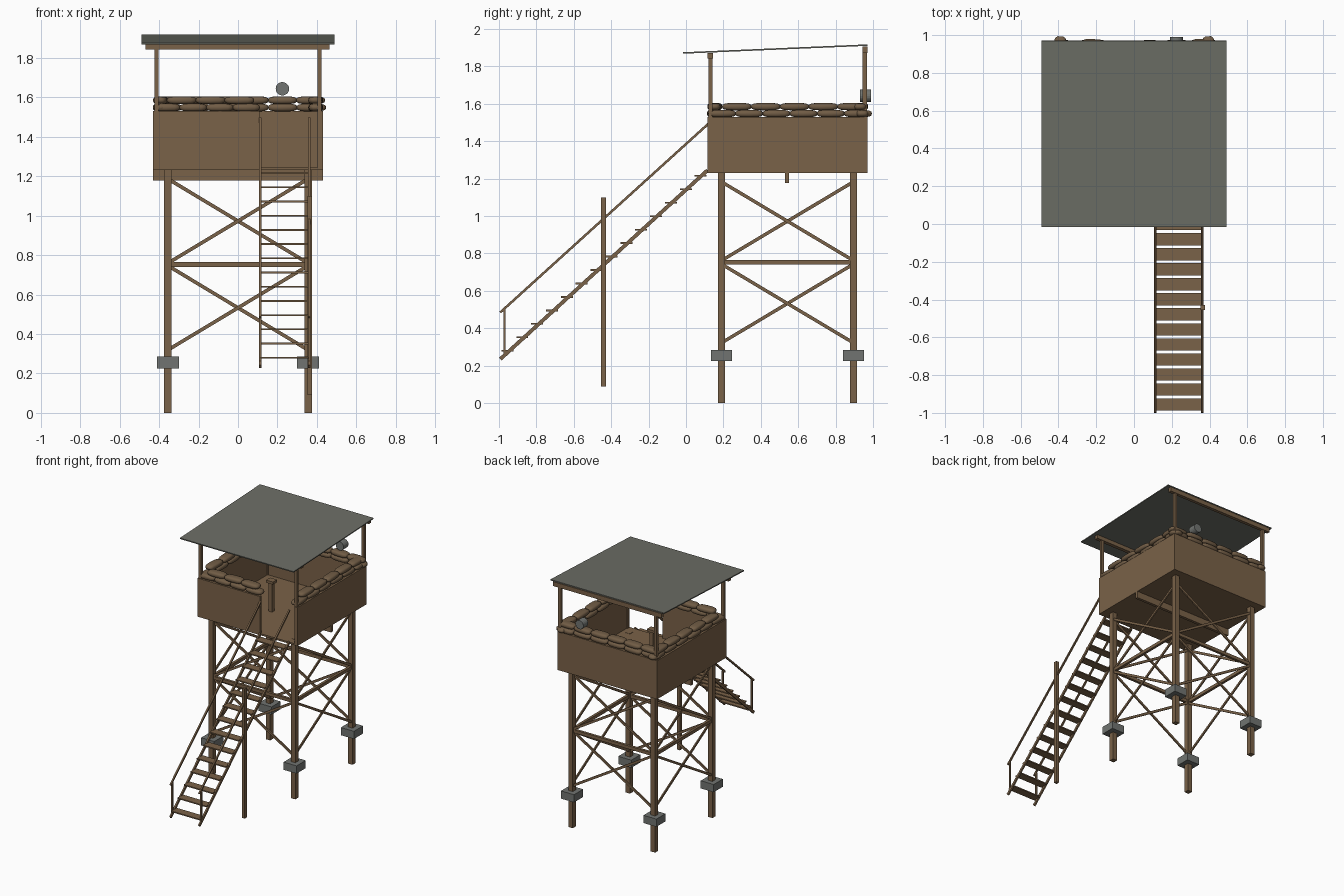
import bpy, bmesh, math, random
from mathutils import Vector, Matrix

if "Cube" in bpy.data.objects:
    bpy.data.objects.remove(bpy.data.objects["Cube"])
random.seed(4)


def mat(name, c):
    m = bpy.data.materials.new(name)
    m.diffuse_color = (*c, 1)
    m.use_nodes = True
    m.node_tree.nodes["Principled BSDF"].inputs["Base Color"].default_value = m.diffuse_color
    return m


WOOD = mat("brown wood", (0.195, 0.122, 0.065))
BAG = mat("sandbag brown", (0.165, 0.108, 0.06))
ROOF = mat("roof grey", (0.15, 0.155, 0.132))
STONE = mat("concrete grey", (0.165, 0.175, 0.165))


def finish(bm, name, m):
    bmesh.ops.recalc_face_normals(bm, faces=bm.faces)
    me = bpy.data.meshes.new(name)
    bm.to_mesh(me)
    bm.free()
    me.materials.append(m)
    ob = bpy.data.objects.new(name, me)
    bpy.context.collection.objects.link(ob)
    return ob


def boxes(name, m, items):
    """items: (x0, x1, y0, y1, z0, z1)"""
    bm = bmesh.new()
    for x0, x1, y0, y1, z0, z1 in items:
        M = Matrix.Translation(((x0 + x1) / 2, (y0 + y1) / 2, (z0 + z1) / 2))
        bmesh.ops.create_cube(bm, size=1, matrix=M @ Matrix.Diagonal((x1 - x0, y1 - y0, z1 - z0, 1)))
    return finish(bm, name, m)


def bars(name, m, items):
    """items: (start, end, side width, other width)"""
    bm = bmesh.new()
    for a, b, w, h in items:
        a, b = Vector(a), Vector(b)
        d = (b - a).normalized()
        s = Vector((0, 0, 1)).cross(d).normalized()
        R = Matrix((s, d.cross(s), d)).transposed().to_4x4()
        M = Matrix.Translation((a + b) / 2) @ R
        bmesh.ops.create_cube(bm, size=1, matrix=M @ Matrix.Diagonal((w, h, (b - a).length, 1)))
    return finish(bm, name, m)


LX, LY = (-0.355, 0.355), (0.19, 0.895)

# Legs and concrete footings
boxes("legs", WOOD, [(x - .019, x + .019, y - .019, y + .019, 0, 1.245) for x in LX for y in LY])
boxes("footings", STONE, [(x - .056, x + .056, y - .056, y + .056, .225, .285) for x in LX for y in LY])

# Cross bracing on all four sides
br = []
for z0, z1 in ((.325, .74), (.765, 1.18)):
    for y in LY:
        br += [((-.345, y - .006, z0), (.345, y - .006, z1), .01, .018),
               ((-.345, y + .006, z1), (.345, y + .006, z0), .01, .018)]
    for x in LX:
        br += [((x - .006, .195, z0), (x - .006, .89, z1), .01, .018),
               ((x + .006, .195, z1), (x + .006, .89, z0), .01, .018)]
bars("cross_braces", WOOD, br)
boxes("horizontal_braces", WOOD,
      [(-.35, .35, y - .01, y + .01, .74, .765) for y in LY] +
      [(x - .01, x + .01, .19, .895, .74, .765) for x in LX])

# Platform and beam below it
boxes("floor", WOOD, [(-.43, .43, .115, .97, 1.23, 1.243)])
boxes("floor_beam", WOOD, [(-.43, .43, .53, .552, 1.178, 1.23)])

# Parapet walls, with an entrance on the front right
boxes("walls", WOOD, [
    (-.43, -.41, .115, .97, 1.243, 1.53), (.41, .43, .115, .97, 1.243, 1.53),
    (-.41, .41, .95, .97, 1.243, 1.53), (-.41, .11, .115, .135, 1.243, 1.53)])

# Roof posts, headers and sloping roof
boxes("roof_posts", WOOD,
      [(s * .413 - .011, s * .413 + .011, y - .011, y + .011, 1.243, z)
       for s in (-1, 1) for y, z in ((.13, 1.86), (.956, 1.9))])
boxes("roof_headers", WOOD, [(-.468, .465, .116, .144, 1.842, 1.872),
                             (-.468, .465, .945, .97, 1.873, 1.907)])
bars("roof", ROOF, [((0, -.015, 1.872), (0, .97, 1.914), .98, .008)])

# Small pedestal in the middle of the platform
boxes("pedestal", WOOD, [(-.055, -.025, .455, .485, 1.243, 1.47), (-.07, -.01, .445, .495, 1.465, 1.485)])


# Sandbags
def bag(bm, c, length, along_y):
    res = bmesh.ops.create_uvsphere(bm, u_segments=14, v_segments=8, radius=1)
    sq = lambda v, p: math.copysign(abs(v) ** p, v)
    ang = (math.pi / 2 if along_y else 0) + random.uniform(-.05, .05)
    M = Matrix.Translation(c) @ Matrix.Rotation(ang, 4, 'Z')
    for v in res['verts']:
        x, y, z = v.co
        v.co = M @ Vector((sq(x, .6) * length / 2, sq(y, .6) * .036, sq(z, .7) * .02))


def row(bm, a, b, n, fixed, z, along_y):
    step = (b - a) / n
    for i in range(n):
        p = a + step * (i + .5)
        f = fixed + random.uniform(-.004, .004)
        bag(bm, (f, p, z) if along_y else (p, f, z), step * 1.04, along_y)


bm = bmesh.new()
for s in (-1, 1):
    row(bm, .12, .992, 6, s * .392, 1.548, True)
    row(bm, .195, .965, 5, s * .392, 1.585, True)
row(bm, -.43, .445, 6, .94, 1.548, False)
row(bm, -.42, .44, 6, .935, 1.585, False)
row(bm, -.43, .11, 4, .152, 1.548, False)
row(bm, -.36, .08, 3, .154, 1.585, False)
bags = finish(bm, "sandbags", BAG)
for p in bags.data.polygons:
    p.use_smooth = True

# Searchlight on the back wall
bm = bmesh.new()
bmesh.ops.create_cone(bm, cap_ends=True, segments=20, radius1=.034, radius2=.034, depth=.06,
                      matrix=Matrix.Translation((.225, .96, 1.643)) @ Matrix.Rotation(math.pi / 2, 4, 'X'))
finish(bm, "searchlight", STONE)

# Stairs: stringers, treads, handrails and posts
SX = (.113, .361)
bars("stair_stringers", WOOD, [((x, -.993, .235), (x, .115, 1.245), .012, .02) for x in SX])
boxes("stair_treads", WOOD,
      [(.113, .361, -.955 + .0795 * i - .032, -.955 + .0795 * i + .032,
        .275 + .072 * i, .284 + .072 * i) for i in range(14)])
bars("handrails", WOOD, [((x, -.993, .485), (x, .118, 1.492), .012, .013) for x in SX])
boxes("handrail_posts", WOOD, [(x - .006, x + .006, -.976, -.964, .255, .5) for x in SX])
boxes("stair_support_post", WOOD, [(.352, .376, -.454, -.428, .09, 1.1)])
